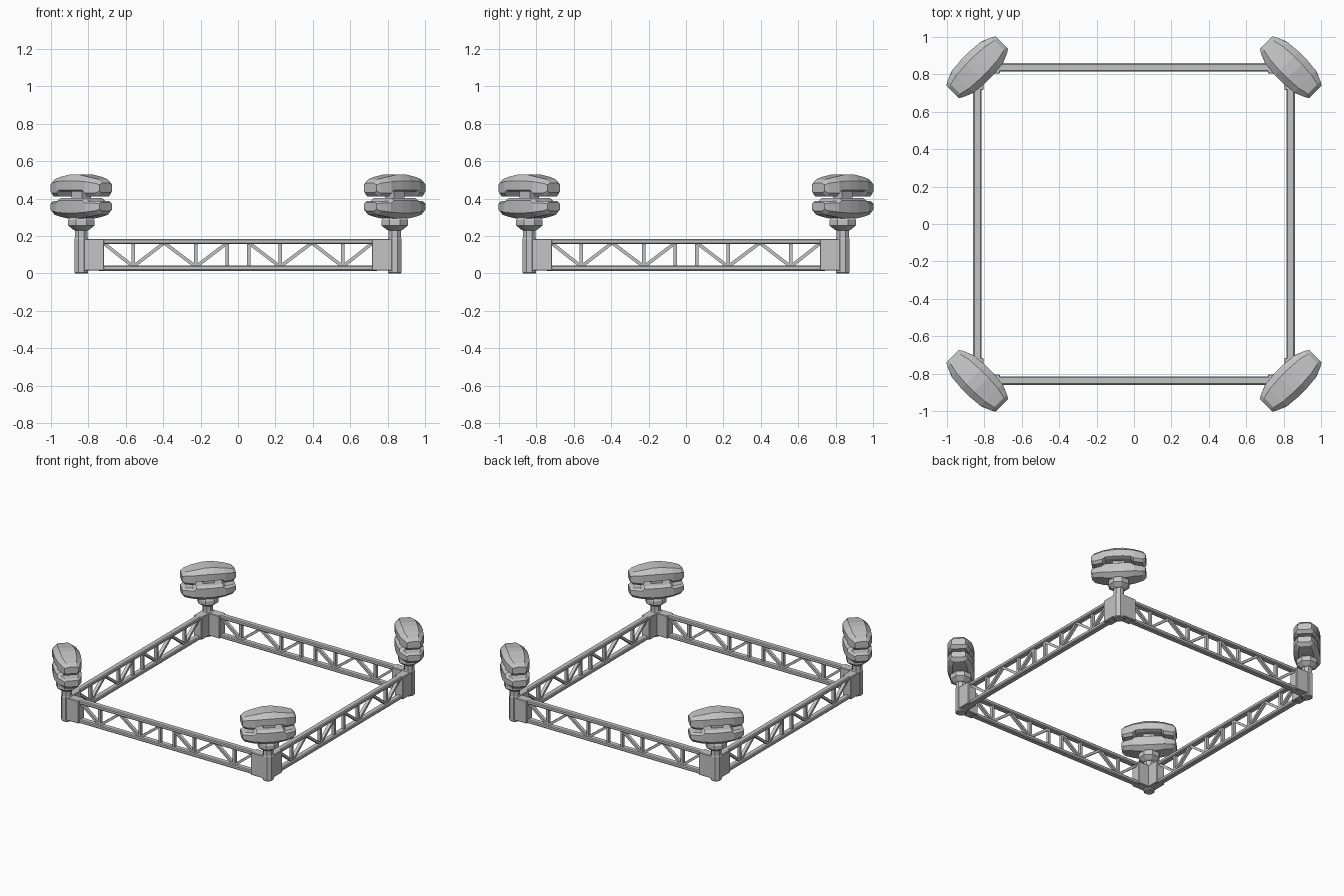
import bpy, bmesh
from math import radians, pi, cos, sin, atan2
from mathutils import Matrix, Vector

if "Cube" in bpy.data.objects:
    bpy.data.objects.remove(bpy.data.objects["Cube"], do_unlink=True)

grey = bpy.data.materials.new("light grey metal")
grey.use_nodes = True
grey.diffuse_color = (0.55, 0.55, 0.55, 1)
grey.node_tree.nodes["Principled BSDF"].inputs["Base Color"].default_value = (0.55, 0.55, 0.55, 1)

C = 0.838        # distance of rails and posts from the centre
SIDES = ("front", "left", "back", "right")


def finish(bm, name, matrix):
    bmesh.ops.recalc_face_normals(bm, faces=bm.faces)
    mesh = bpy.data.meshes.new(name)
    bm.to_mesh(mesh)
    bm.free()
    mesh.transform(matrix)
    mesh.materials.append(grey)
    obj = bpy.data.objects.new(name, mesh)
    bpy.context.collection.objects.link(obj)
    return obj


def add_box(bm, centre, size, tilt=0.0, bevel=0.0):
    m = (Matrix.Translation(centre) @ Matrix.Rotation(tilt, 4, "Y")
         @ Matrix.Diagonal((*size, 1)))
    verts = bmesh.ops.create_cube(bm, size=1, matrix=m)["verts"]
    if bevel:
        edges = {e for v in verts for e in v.link_edges}
        bmesh.ops.bevel(bm, geom=list(edges), offset=bevel, segments=1, affect="EDGES")


def loft(bm, rings):
    """Skin a list of equal rings of points and cap both ends."""
    loops = [[bm.verts.new(p) for p in ring] for ring in rings]
    n = len(loops[0])
    for a, b in zip(loops, loops[1:]):
        for i in range(n):
            j = (i + 1) % n
            bm.faces.new((a[i], a[j], b[j], b[i]))
    bm.faces.new(loops[0])
    bm.faces.new(loops[-1])


def strut(bm, x0, z0, x1, z1):
    d = Vector((x1 - x0, 0, z1 - z0))
    add_box(bm, ((x0 + x1) / 2, -C, (z0 + z1) / 2), (d.length, 0.024, 0.018), -atan2(d.z, d.x))


def truss(name, matrix):
    bm = bmesh.new()
    # top and bottom chords
    for z in (0.028, 0.171):
        add_box(bm, (0, -C, z), (1.5, 0.044, 0.028), bevel=0.006)
    # zigzag web, mirrored about the middle
    nodes = [(0.72, 1), (0.56, 0), (0.395, 1), (0.225, 0), (0.058, 1)]
    height = (0.036, 0.163)
    for s in (-1, 1):
        for (xa, ka), (xb, kb) in zip(nodes, nodes[1:]):
            strut(bm, s * xa, height[ka], s * xb, height[kb])
        for x in (0.56, 0.225, 0.058):
            strut(bm, s * x, height[0], s * x, height[1])
    finish(bm, name, matrix)


def octagon_ring(r, z):
    k = r / cos(pi / 8)
    return [(k * cos(pi / 8 + i * pi / 4), k * sin(pi / 8 + i * pi / 4), z) for i in range(8)]


def post(name, matrix):
    bm = bmesh.new()
    loft(bm, [octagon_ring(r, z) for r, z in
              ((0.032, 0), (0.037, 0.006), (0.037, 0.185), (0.034, 0.19), (0.034, 0.235))])
    finish(bm, name, matrix)
    # flared seat under the clamp
    bm = bmesh.new()
    loft(bm, [octagon_ring(r, z) for r, z in
              ((0.036, 0.23), (0.045, 0.235), (0.07, 0.255), (0.07, 0.285), (0.055, 0.31))])
    finish(bm, name.replace("post", "collar"), matrix)


def brackets(name, matrix):
    bm = bmesh.new()
    add_box(bm, (-0.066, 0, 0.1), (0.112, 0.068, 0.17), bevel=0.004)
    add_box(bm, (0, 0.066, 0.1), (0.068, 0.112, 0.17), bevel=0.004)
    finish(bm, name, matrix)


def jaw(name, stations, matrix):
    """Faceted block; stations are (u, half width, inner z, shoulder z, outer z)."""
    bm = bmesh.new()
    rings = []
    for u, w, z_in, z_low, z_high, z_out in stations:
        rings.append([(u, -w * 0.75, z_in), (u, -w, z_low), (u, -w, z_high), (u, -w * 0.6, z_out),
                      (u, w * 0.6, z_out), (u, w, z_high), (u, w, z_low), (u, w * 0.75, z_in)])
    loft(bm, rings)
    finish(bm, name, matrix)


def mirrored(half):
    return half + [(-s[0], *s[1:]) for s in reversed(half)]


# half profiles from the tip inwards, mirrored along the clamp
upper = mirrored([(-0.186, 0.048, 0.433, 0.44, 0.474, 0.482),
                  (-0.165, 0.060, 0.412, 0.43, 0.482, 0.503),
                  (-0.106, 0.083, 0.412, 0.43, 0.490, 0.516),
                  (-0.088, 0.084, 0.437, 0.445, 0.492, 0.519),
                  (-0.030, 0.090, 0.437, 0.445, 0.495, 0.529)])
lower = mirrored([(-0.186, 0.048, 0.379, 0.372, 0.343, 0.334),
                  (-0.165, 0.060, 0.387, 0.375, 0.335, 0.313),
                  (-0.110, 0.083, 0.387, 0.375, 0.328, 0.303),
                  (-0.092, 0.084, 0.404, 0.390, 0.326, 0.300),
                  (-0.030, 0.090, 0.404, 0.390, 0.322, 0.291)])

for i, side in enumerate(SIDES):
    turn = Matrix.Rotation(radians(90 * i), 4, "Z")
    corner = turn @ Matrix.Translation((C, -C, 0))
    diagonal = corner @ Matrix.Rotation(radians(45), 4, "Z")
    truss(side + "_truss", turn)
    post(side + "_post", corner)
    brackets(side + "_corner_brackets", corner)
    jaw(side + "_upper_jaw", upper, diagonal)
    jaw(side + "_lower_jaw", lower, diagonal)
    # pin joining the two jaws
    bm = bmesh.new()
    add_box(bm, (0, 0, 0.42), (0.08, 0.07, 0.06))
    finish(bm, side + "_clamp_pin", diagonal)
